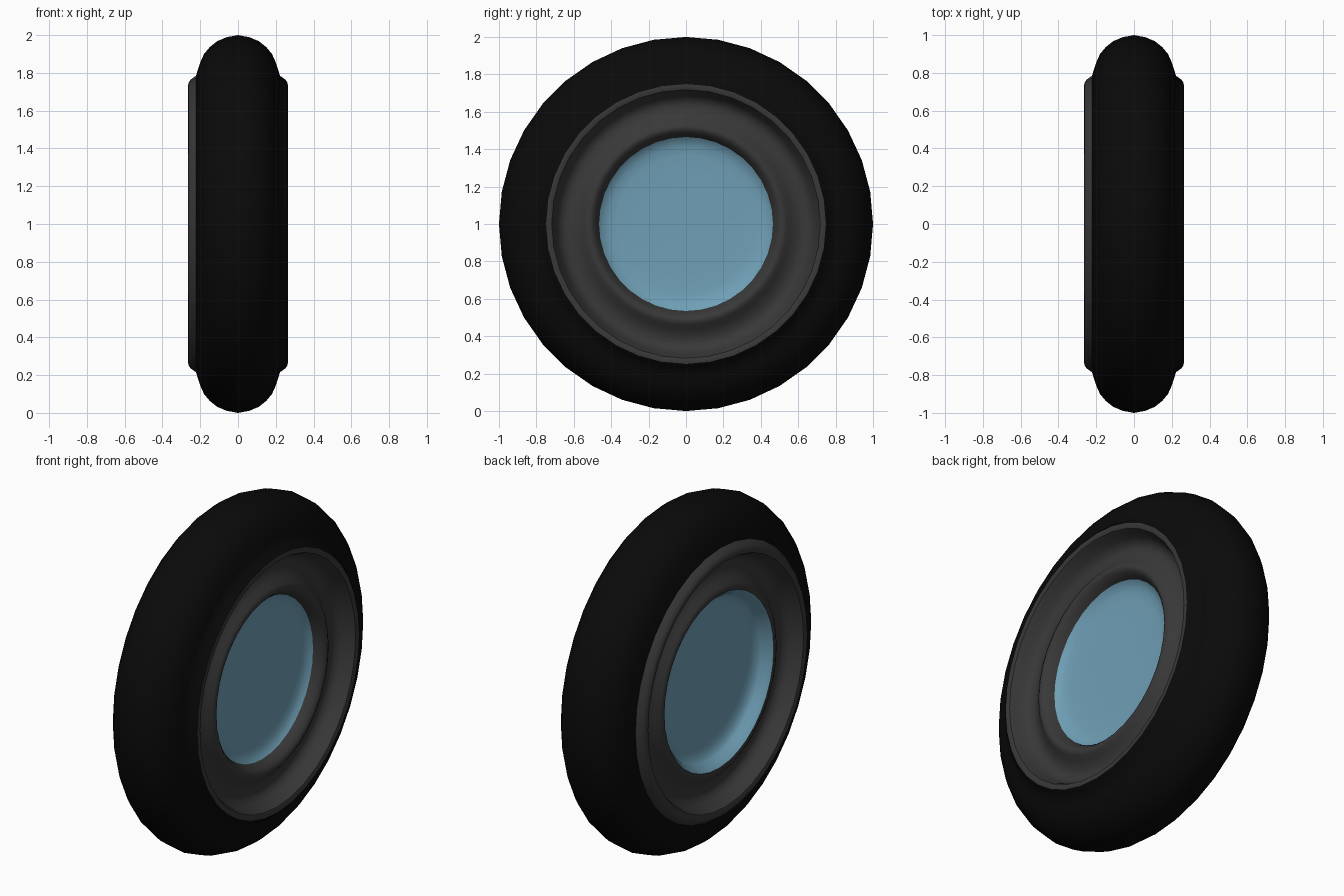
import bpy, bmesh, math

if "Cube" in bpy.data.objects:
    bpy.data.objects.remove(bpy.data.objects["Cube"])

SEG = 36


def material(name, rgb):
    m = bpy.data.materials.new(name)
    m.diffuse_color = (*rgb, 1)
    m.use_nodes = True
    m.node_tree.nodes["Principled BSDF"].inputs["Base Color"].default_value = m.diffuse_color
    return m


def lathe(name, profile, mat, angle=40):
    """Spin (x, radius) points around the x axis through z = 1."""
    bm = bmesh.new()
    rings = []
    for x, r in profile:
        n = 1 if r == 0 else SEG
        rings.append([bm.verts.new((x, r * math.sin(2 * math.pi * i / SEG),
                                    1 + r * math.cos(2 * math.pi * i / SEG)))
                      for i in range(n)])
    for a, b in zip(rings, rings[1:]):
        for i in range(SEG):
            j = (i + 1) % SEG
            quad = [b[i % len(b)], b[j % len(b)], a[j % len(a)], a[i % len(a)]]
            bm.faces.new(list(dict.fromkeys(quad)))
    mesh = bpy.data.meshes.new(name)
    bm.to_mesh(mesh)
    bm.free()
    mesh.materials.append(mat)
    ob = bpy.data.objects.new(name, mesh)
    bpy.context.collection.objects.link(ob)
    bpy.ops.object.select_all(action='DESELECT')
    ob.select_set(True)
    bpy.context.view_layer.objects.active = ob
    bpy.ops.object.shade_smooth_by_angle(angle=math.radians(angle))
    return ob


black = material("rubber", (0.003, 0.003, 0.003))
grey = material("rim_grey", (0.04, 0.04, 0.04))
blue = material("hub_blue", (0.16, 0.35, 0.47))

# Tyre: rounded tread, with a lip that continues on the right side
half = [(0.222, 0.785), (0.212, 0.82), (0.2, 0.855), (0.18, 0.9), (0.15, 0.936),
        (0.11, 0.968), (0.06, 0.989)]
tyre = ([(-x, r) for x, r in half] + [(0, 1.0)] + half[::-1]
        + [(0.25, 0.765), (0.262, 0.748)])
lathe("tyre", tyre, black)

# Rims: raised lip, deep concave channel, rounded inner ridge
channel = [(0.262, 0.748), (0.264, 0.735), (0.258, 0.718), (0.235, 0.705),
           (0.195, 0.69), (0.168, 0.665), (0.16, 0.635), (0.167, 0.6),
           (0.187, 0.565), (0.208, 0.54), (0.217, 0.522), (0.214, 0.505)]
lathe("right_rim", channel + [(0.2, 0.49), (0.182, 0.476), (0.16, 0.465)], grey)
left = [(0.222, 0.785), (0.25, 0.765)] + channel
lathe("left_rim", [(-x, r) for x, r in left[::-1]], grey)

# Hub dishes: short curved wall down to a nearly flat centre
dish = [(0.145, 0.447), (0.133, 0.415), (0.127, 0.37), (0.125, 0.27), (0.122, 0)]
lathe("right_hub", [(0.16, 0.465)] + dish, blue)
lathe("left_hub", [(-x, r) for x, r in
                   ([(0.214, 0.505), (0.19, 0.482), (0.16, 0.465)] + dish)[::-1]], blue)
